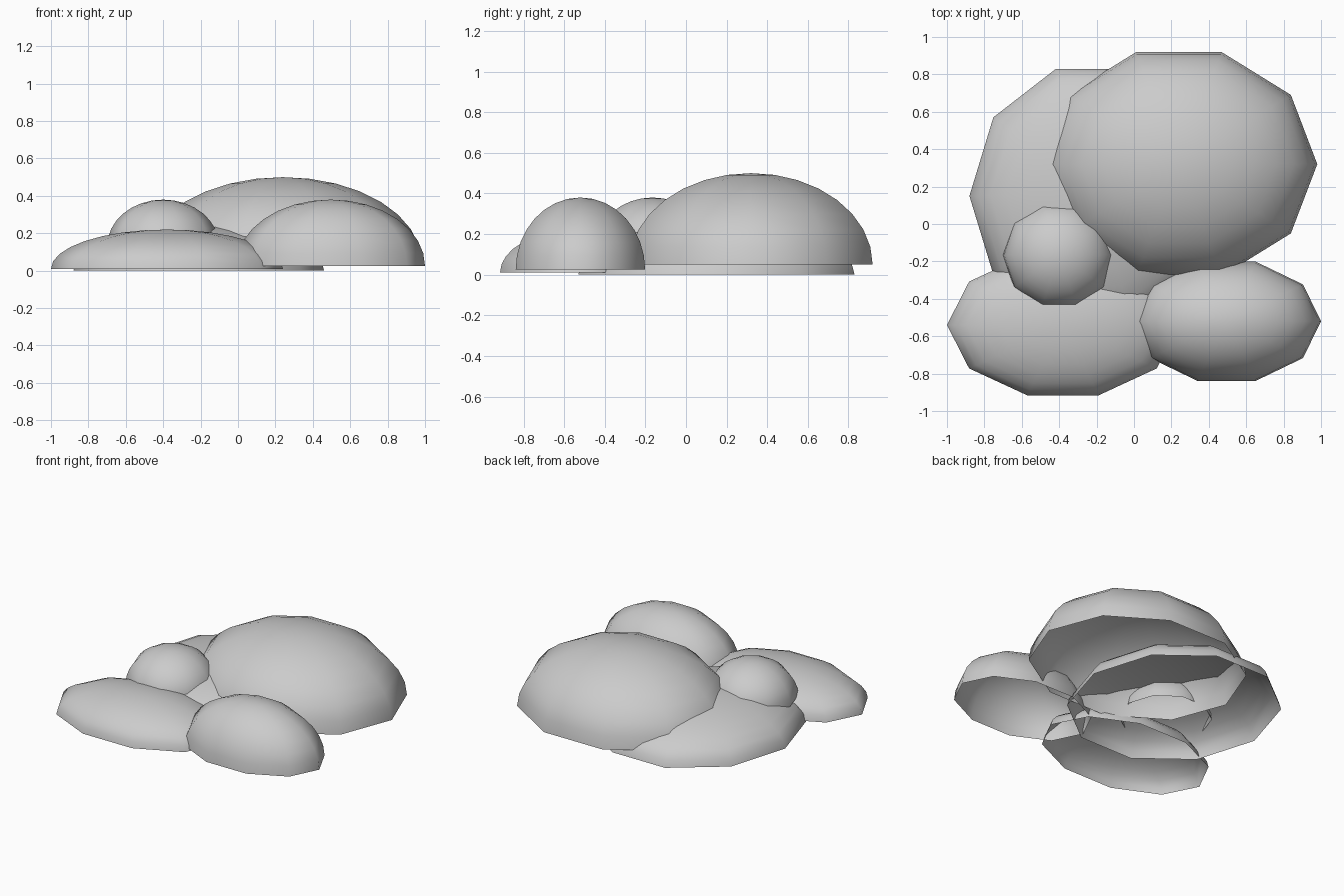
import bpy, bmesh, math
from mathutils import Vector

if "Cube" in bpy.data.objects:
    bpy.data.objects.remove(bpy.data.objects["Cube"], do_unlink=True)

SIDES, RINGS = 10, 8

# Single plain grey
stone = bpy.data.materials.new("stone_grey")
stone.use_nodes = True
GREY = (0.6, 0.6, 0.6, 1.0)
stone.diffuse_color = GREY
stone.node_tree.nodes["Principled BSDF"].inputs["Base Color"].default_value = GREY


def dome(name, center, radii):
    """Open-bottomed half ellipsoid: a quarter arc spun about z, then stretched."""
    bm = bmesh.new()
    arc = [bm.verts.new((math.sin(a), 0, math.cos(a)))
           for a in (i * math.pi / 2 / RINGS for i in range(RINGS + 1))]
    edges = [bm.edges.new(pair) for pair in zip(arc, arc[1:])]
    bmesh.ops.spin(bm, geom=arc + edges, cent=(0, 0, 0), axis=(0, 0, 1),
                   angle=2 * math.pi, steps=SIDES)
    bmesh.ops.remove_doubles(bm, verts=bm.verts[:], dist=1e-4)
    bmesh.ops.scale(bm, vec=Vector(radii), verts=bm.verts[:])
    # Shell faces look outward
    bm.normal_update()
    inward = [f for f in bm.faces if f.normal.dot(f.calc_center_median()) < 0]
    bmesh.ops.reverse_faces(bm, faces=inward)
    for f in bm.faces:
        f.smooth = True
    mesh = bpy.data.meshes.new(name)
    bm.to_mesh(mesh)
    bm.free()
    mesh.materials.append(stone)
    obj = bpy.data.objects.new(name, mesh)
    obj.location = center
    bpy.context.collection.objects.link(obj)
    return obj


# Overlapping mounds: name, rim centre, radii
dome("large_back_mound", (0.24, 0.32, 0.05), (0.74, 0.63, 0.45))
dome("wide_base_mound", (-0.21, 0.15, 0.0), (0.67, 0.715, 0.257))
dome("front_right_mound", (-0.38, -0.54, 0.01), (0.62, 0.395, 0.21))
dome("front_left_mound", (0.495, -0.52, 0.025), (0.505, 0.335, 0.355))
dome("small_top_mound", (-0.40, -0.165, 0.13), (0.30, 0.295, 0.25))
